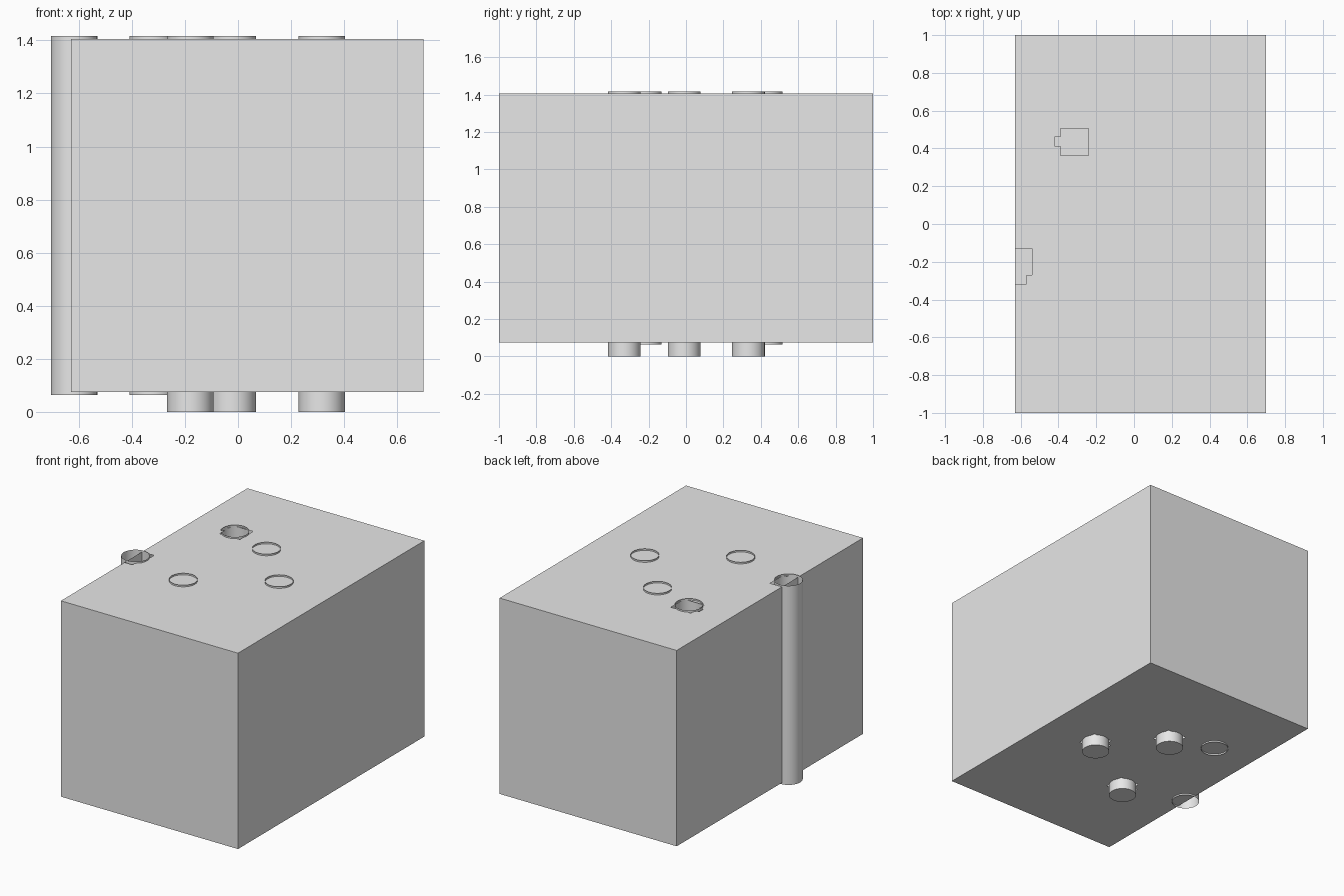
import bpy
import bmesh
import math
from mathutils import Vector

cube = bpy.data.objects.get("Cube")
if cube:
    bpy.data.objects.remove(cube, do_unlink=True)

X0, X1, Y0, Y1 = -0.63, 0.70, -1.0, 1.0
BASE, TOP = 0.075, 1.405
RADIUS = 0.0875

grey = bpy.data.materials.new("light grey")
grey.use_nodes = True
grey.diffuse_color = (0.8, 0.8, 0.8, 1)
grey.node_tree.nodes["Principled BSDF"].inputs["Base Color"].default_value = (0.8, 0.8, 0.8, 1)


def finish(bm, name):
    mesh = bpy.data.meshes.new(name)
    bm.to_mesh(mesh)
    bm.free()
    mesh.materials.append(grey)
    obj = bpy.data.objects.new(name, mesh)
    bpy.context.collection.objects.link(obj)
    return obj


def keyway(x, y, dx, dy):
    """Square opening with a narrow tab pointing along (dx, dy)."""
    h, w, reach = 0.072, 0.023, 0.105
    cx, cy = x + dx * reach / 2, y + dy * reach / 2
    tx = reach / 2 if dx else w
    ty = reach / 2 if dy else w
    return [(x - h, x + h, y - h, y + h), (cx - tx, cx + tx, cy - ty, cy + ty)]


def pierced_plate(bm, z, holes, up):
    """Flat plate split along the opening edges, leaving the openings out."""
    xs = sorted({X0, X1} | {v for r in holes for v in r[:2] if X0 < v < X1})
    ys = sorted({Y0, Y1} | {v for r in holes for v in r[2:] if Y0 < v < Y1})
    for a, b in zip(xs, xs[1:]):
        for c, d in zip(ys, ys[1:]):
            mx, my = (a + b) / 2, (c + d) / 2
            if any(r[0] < mx < r[1] and r[2] < my < r[3] for r in holes):
                continue
            ring = [(a, c), (b, c), (b, d), (a, d)]
            if not up:
                ring.reverse()
            bm.faces.new([bm.verts.new((x, y, z)) for x, y in ring])


# Centres of the closed legs with their tab directions, and of the open tubes
legs = [(-0.18, -0.33, -1, 0), (0.316, -0.01, -1, 0), (-0.02, 0.334, 0, -1)]
tubes = [(-0.322, 0.428), (-0.618, -0.218)]

# Openings: over the tubes on top, around the legs underneath
top_holes = [(-0.39, -0.24, 0.362, 0.505), (-0.42, -0.39, 0.412, 0.46),
             (X0, -0.54, -0.27, -0.13), (X0, -0.57, -0.318, -0.27)]
bottom_holes = [r for leg in legs for r in keyway(*leg)]

# Block body
bm = bmesh.new()
pierced_plate(bm, TOP, top_holes, True)
pierced_plate(bm, BASE, bottom_holes, False)
corners = [(X0, Y0), (X1, Y0), (X1, Y1), (X0, Y1)]
for i, p in enumerate(corners):
    q = corners[(i + 1) % 4]
    bm.faces.new([bm.verts.new(v) for v in
                  ((*p, BASE), (*q, BASE), (*q, TOP), (*p, TOP))])
bmesh.ops.remove_doubles(bm, verts=bm.verts, dist=0.0001)
finish(bm, "block_body")


def pipe(name, x, y, z0, z1, closed):
    """Thin round pipe, optionally closed at its lower end."""
    bm = bmesh.new()
    bmesh.ops.create_cone(bm, cap_ends=True, segments=48, radius1=RADIUS,
                          radius2=RADIUS, depth=z1 - z0)
    bmesh.ops.translate(bm, verts=bm.verts, vec=Vector((x, y, (z0 + z1) / 2)))
    caps = [f for f in bm.faces if abs(f.normal.z) > 0.9
            and not (closed and f.normal.z < 0)]
    bmesh.ops.delete(bm, geom=caps, context='FACES_ONLY')
    obj = finish(bm, name)
    bpy.ops.object.select_all(action='DESELECT')
    obj.select_set(True)
    bpy.context.view_layer.objects.active = obj
    bpy.ops.object.shade_smooth_by_angle(angle=math.radians(30))


# Closed legs and open tubes running through the block
for i, (x, y, _, _) in enumerate(legs, 1):
    pipe(f"leg_{i}", x, y, 0, TOP + 0.011, True)
for i, (x, y) in enumerate(tubes, 1):
    pipe(f"open_tube_{i}", x, y, BASE - 0.011, TOP + 0.011, False)
